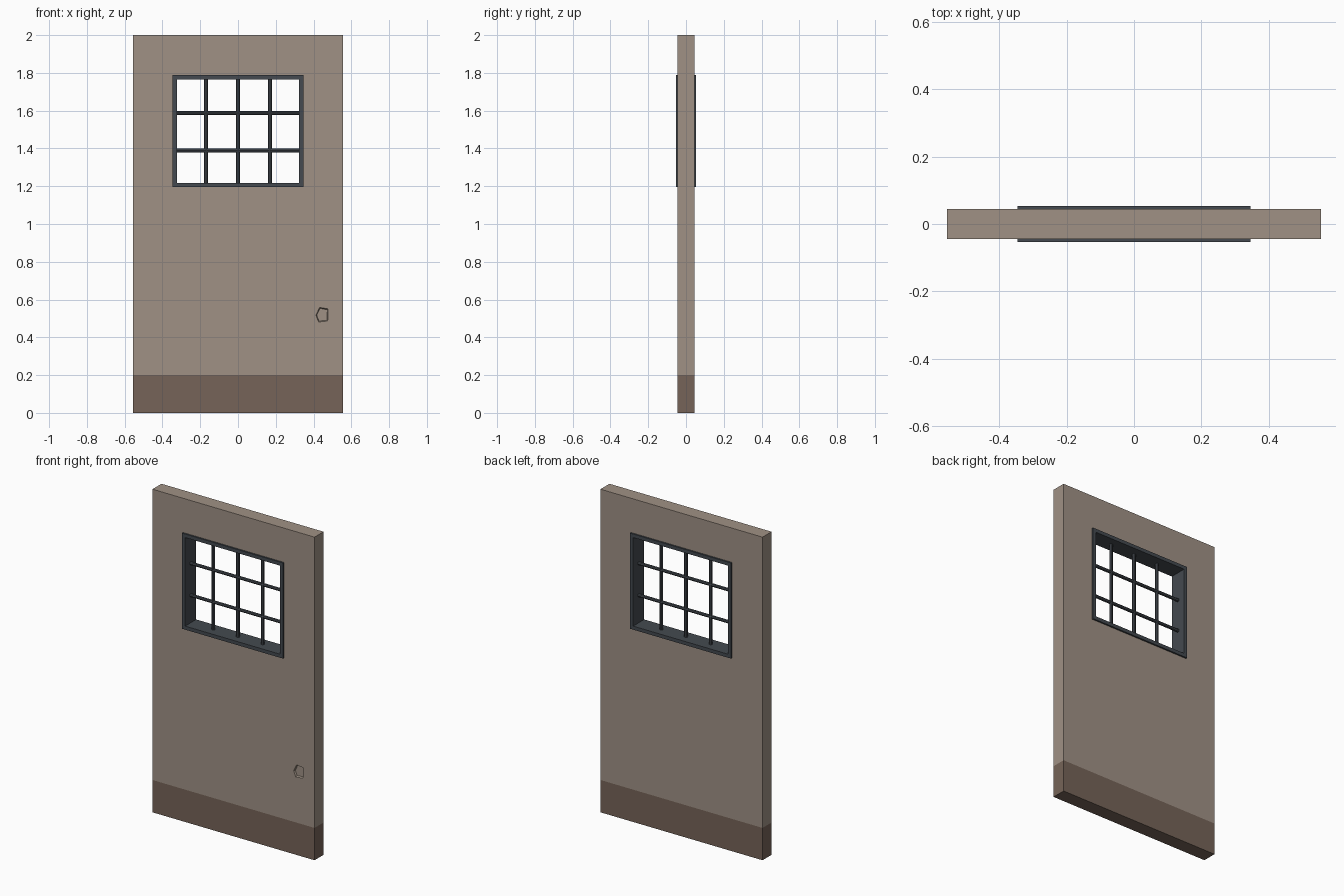
import bpy, bmesh, math
from mathutils import Vector

if "Cube" in bpy.data.objects:
    bpy.data.objects.remove(bpy.data.objects["Cube"])


def material(name, rgb):
    m = bpy.data.materials.new(name)
    m.diffuse_color = (*rgb, 1)
    m.use_nodes = True
    m.node_tree.nodes["Principled BSDF"].inputs["Base Color"].default_value = m.diffuse_color
    return m


WOOD = material("light brown", (0.35, 0.285, 0.235))
KICK = material("dark brown", (0.181, 0.127, 0.098))
IRON = material("dark iron", (0.058, 0.068, 0.08))


def new_object(name, bm, *mats):
    bmesh.ops.recalc_face_normals(bm, faces=bm.faces)
    me = bpy.data.meshes.new(name)
    bm.to_mesh(me)
    bm.free()
    for m in mats:
        me.materials.append(m)
    ob = bpy.data.objects.new(name, me)
    bpy.context.collection.objects.link(ob)
    return ob


def prism(bm, pts, y0, y1, scale_back=1.0):
    """Extrude an (x, z) outline from y0 to y1, optionally tapering."""
    cx = sum(p[0] for p in pts) / len(pts)
    cz = sum(p[1] for p in pts) / len(pts)
    a = [bm.verts.new((x, y0, z)) for x, z in pts]
    b = [bm.verts.new((cx + (x - cx) * scale_back, y1, cz + (z - cz) * scale_back))
         for x, z in pts]
    bm.faces.new(a)
    bm.faces.new(b[::-1])
    n = len(pts)
    for i in range(n):
        j = (i + 1) % n
        bm.faces.new((a[i], b[i], b[j], a[j]))


def rect(x, z0, z1):
    return [(-x, z0), (x, z0), (x, z1), (-x, z1)]


def cut(target, cutter):
    cutter.hide_render = True
    mod = target.modifiers.new("cut", 'BOOLEAN')
    mod.object = cutter
    mod.operation = 'DIFFERENCE'
    mod.solver = 'EXACT'
    bpy.context.view_layer.objects.active = target
    bpy.ops.object.modifier_apply(modifier=mod.name)
    bpy.data.objects.remove(cutter)


# Door slab with a darker kick band at the bottom
bm = bmesh.new()
prism(bm, rect(0.555, 0, 2), -0.044, 0.044)
bmesh.ops.bisect_plane(bm, geom=bm.verts[:] + bm.edges[:] + bm.faces[:],
                       plane_co=(0, 0, 0.2), plane_no=(0, 0, 1))
for f in bm.faces:
    f.material_index = 1 if f.calc_center_median().z < 0.2 else 0
door = new_object("door_slab", bm, WOOD, KICK)

# Window opening
bm = bmesh.new()
prism(bm, rect(0.335, 1.207, 1.777), -0.2, 0.2)
cut(door, new_object("window_cutter", bm, WOOD))

# Five-sided latch recess on the front
latch = [(0.408, 0.516), (0.43, 0.564), (0.482, 0.555), (0.479, 0.482), (0.424, 0.476)]
bm = bmesh.new()
prism(bm, latch, -0.044 - 0.01, -0.034, 0.76)
cut(door, new_object("latch_cutter", bm, WOOD))

# Window frame: a rectangular tube lining the opening
bm = bmesh.new()
rings = []
for x, z0, z1 in ((0.346, 1.196, 1.788), (0.324, 1.218, 1.766)):
    for y in (-0.054, 0.054):
        rings.append([bm.verts.new((px, y, pz)) for px, pz in rect(x, z0, z1)])
for a, b in ((0, 1), (1, 3), (3, 2), (2, 0)):
    for i in range(4):
        j = (i + 1) % 4
        bm.faces.new((rings[a][i], rings[a][j], rings[b][j], rings[b][i]))
new_object("window_frame", bm, IRON)


# Window bars
def bar(name, p, q, r=0.01):
    p, q = Vector(p), Vector(q)
    bm = bmesh.new()
    bmesh.ops.create_cone(bm, cap_ends=True, segments=8, radius1=r, radius2=r,
                          depth=(q - p).length)
    ob = new_object(name, bm, IRON)
    ob.location = (p + q) / 2
    ob.rotation_euler = (q - p).to_track_quat('Z', 'Y').to_euler()


for x in (-0.169, 0, 0.169):
    bar("vertical_bar", (x, 0, 1.21), (x, 0, 1.775))
for z in (1.389, 1.587):
    bar("horizontal_bar", (-0.33, 0, z), (0.33, 0, z))
